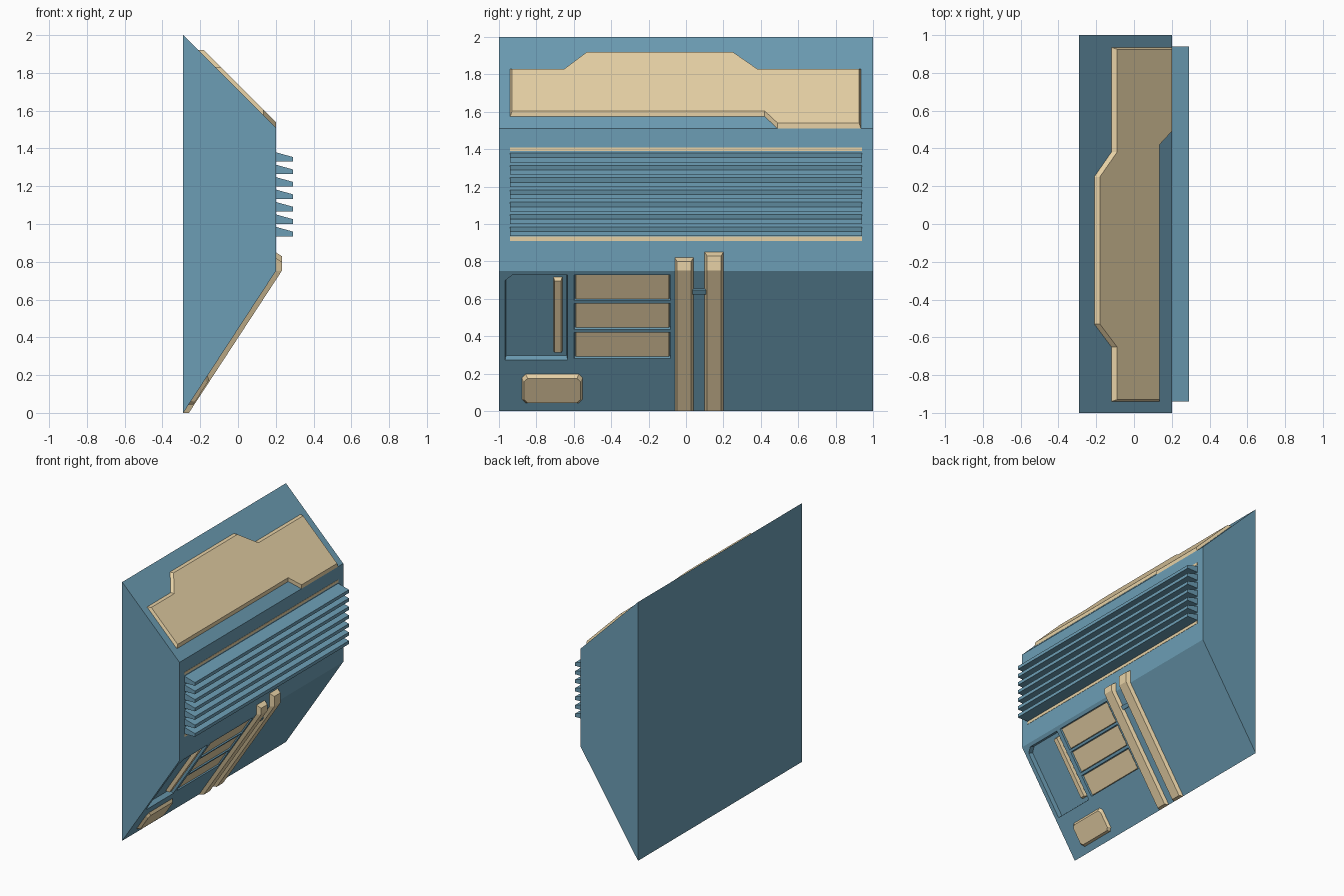
import bpy, bmesh
from mathutils import Vector

if "Cube" in bpy.data.objects:
    bpy.data.objects.remove(bpy.data.objects["Cube"])


def material(name, rgb):
    m = bpy.data.materials.new(name)
    m.diffuse_color = (*rgb, 1)
    m.use_nodes = True
    m.node_tree.nodes["Principled BSDF"].inputs["Base Color"].default_value = m.diffuse_color
    return m


BLUE = material("blue_paint", (0.15, 0.34, 0.46))
TAN = material("tan_paint", (0.80, 0.64, 0.38))


def loft(name, a, b, mat):
    """Closed solid between two matching outlines."""
    bm = bmesh.new()
    va, vb = [bm.verts.new(p) for p in a], [bm.verts.new(p) for p in b]
    n = len(a)
    bm.faces.new(va)
    bm.faces.new(vb[::-1])
    for i in range(n):
        j = (i + 1) % n
        bm.faces.new((va[j], va[i], vb[i], vb[j]))
    bmesh.ops.recalc_face_normals(bm, faces=bm.faces)
    me = bpy.data.meshes.new(name)
    bm.to_mesh(me)
    bm.free()
    me.materials.append(mat)
    ob = bpy.data.objects.new(name, me)
    bpy.context.collection.objects.link(ob)
    return ob


def prism(name, profile, y0, y1, mat):
    return loft(name, [(x, y0, z) for x, z in profile], [(x, y1, z) for x, z in profile], mat)


NORMAL = Vector((0.75, 0, -0.49)).normalized()


def on_slope(y, z, out):
    return Vector((-0.29 + 0.49 * z / 0.75, y, z)) + NORMAL * out


def slope_plate(name, outline, out0, out1, mat, inset=0.0):
    """Plate on the lower slope, outline given as (y, z), tapering by inset."""
    ys, zs = zip(*outline)
    cy, cz = (min(ys) + max(ys)) / 2, (min(zs) + max(zs)) / 2
    ky = 1 - inset / (max(ys) - cy)
    kz = 1 - inset / (max(zs) - cz)
    top = [(cy + (y - cy) * ky, cz + (z - cz) * kz) for y, z in outline]
    return loft(name, [on_slope(y, z, out0) for y, z in outline],
                [on_slope(y, z, out1) for y, z in top], mat)


def rect(y0, y1, z0, z1):
    return [(y0, z0), (y1, z0), (y1, z1), (y0, z1)]


# Main wall body
body = prism("wall_body", [(-0.29, 0), (0.2, 0.75), (0.2, 1.51), (-0.29, 2)], -1, 1, BLUE)

# Pockets sunk into the lower slope: hatch bay and three panel bays
bays = [(-0.6, -0.08, z, z + 0.142) for z in (0.28, 0.435, 0.588)]
hatch = [(-0.97, 0.27), (-0.63, 0.27), (-0.63, 0.73), (-0.93, 0.73), (-0.97, 0.70)]
cutters = [slope_plate("hatch_cutter", hatch, 0.02, -0.035, BLUE, 0.008)]
cutters += [slope_plate("bay_cutter", rect(*b), 0.02, -0.018, BLUE, 0.004) for b in bays]
bpy.context.view_layer.objects.active = body
for c in cutters:
    mod = body.modifiers.new("pocket", "BOOLEAN")
    mod.object, mod.operation, mod.solver = c, "DIFFERENCE", "EXACT"
    bpy.ops.object.modifier_apply(modifier=mod.name)
    bpy.data.objects.remove(c)

# Tan panels in the bays, and the bar inside the hatch bay
for i, (y0, y1, z0, z1) in enumerate(bays):
    slope_plate(f"bay_panel_{i + 1}", rect(y0 + 0.008, y1 - 0.008, z0 + 0.004, z1 - 0.004),
                -0.022, -0.008, TAN, 0.003)
slope_plate("hatch_bar", rect(-0.71, -0.66, 0.3, 0.7), -0.04, -0.008, TAN, 0.008)

# Small raised plate with clipped corners near the foot
y0, y1, z0, z1, c = -0.88, -0.55, 0.04, 0.2, 0.02
slope_plate("foot_plate", [(y0 + c, z0), (y1 - c, z0), (y1, z0 + c), (y1, z1 - c),
                           (y1 - c, z1), (y0 + c, z1), (y0, z1 - c), (y0, z0 + c)],
            -0.005, 0.02, TAN, 0.015)

# Upright ducts that follow the slope and bend up the front face
for i, (y0, y1, top) in enumerate([(-0.06, 0.04, 0.82), (0.1, 0.2, 0.85)]):
    inner = [(-0.29, 0), (0.2, 0.75), (0.2, top)]
    outer = [(-0.26, 0), (0.232, 0.752), (0.232, top - 0.02)]
    bm = bmesh.new()
    rings = []
    for (xi, zi), (xo, zo) in zip(inner, outer):
        rings.append([bm.verts.new(p) for p in ((xi, y0, zi), (xo, y0 + 0.012, zo),
                                                (xo, y1 - 0.012, zo), (xi, y1, zi))])
    for a, b in zip(rings, rings[1:]):
        for k in range(4):
            bm.faces.new((a[k], a[(k + 1) % 4], b[(k + 1) % 4], b[k]))
    bm.faces.new(rings[0])
    bm.faces.new(rings[-1])
    bmesh.ops.recalc_face_normals(bm, faces=bm.faces)
    me = bpy.data.meshes.new("duct")
    bm.to_mesh(me)
    bm.free()
    me.materials.append(TAN)
    bpy.context.collection.objects.link(bpy.data.objects.new(f"duct_{i + 1}", me))

# Short link between the ducts
slope_plate("duct_link", rect(0.03, 0.11, 0.63, 0.655), -0.005, 0.012, BLUE)

# Cooling fins and the thin trim strips above and below them
for i in range(7):
    z = 0.935 + i * 0.0658
    prism(f"fin_{i + 1}", [(0.2, z), (0.29, z), (0.29, z + 0.025), (0.2, z + 0.05)],
          -0.94, 0.94, BLUE)
for name, z0, z1 in (("lower_trim", 0.91, 0.933), ("upper_trim", 1.39, 1.41)):
    prism(name, [(0.199, z0), (0.202, z0), (0.202, z1), (0.199, z1)], -0.94, 0.94, TAN)

# Stepped armour plate on the upper slope; top edges push out, bottom edges push up
outline = [(-0.94, 1.575), (0.42, 1.575), (0.49, 1.51), (0.935, 1.51), (0.935, 1.83),
           (0.38, 1.83), (0.25, 1.92), (-0.53, 1.92), (-0.65, 1.83), (-0.94, 1.83)]
base = [(1.71 - z, y, z) for y, z in outline]
face = [(x + 0.03, max(-0.93, min(0.925, y)), z) if z > 1.7 else
        (x, max(-0.93, min(0.925, y)), z + 0.03) for x, y, z in base]
loft("upper_armour_plate", base, face, TAN)
